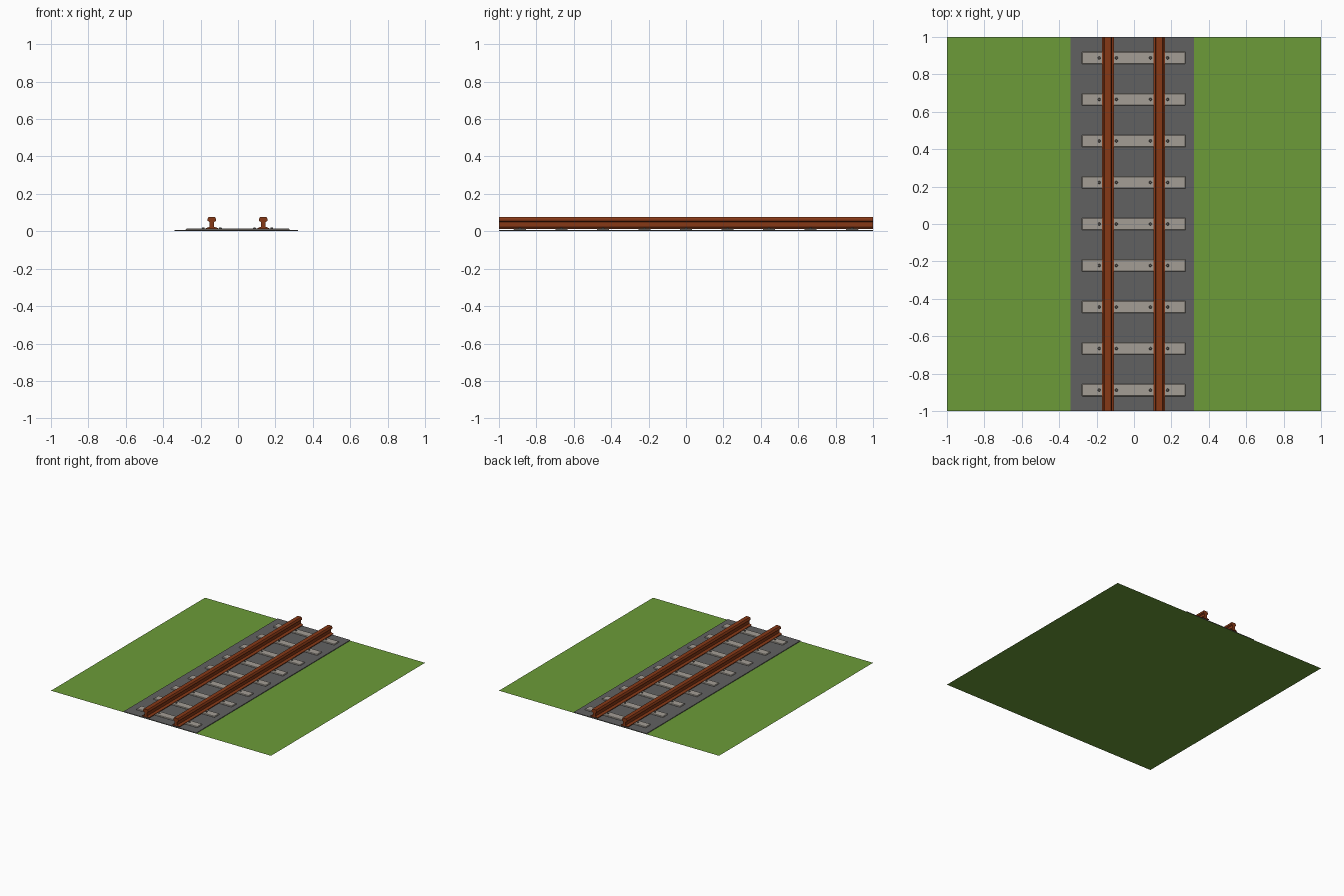
import bpy, bmesh, math
from mathutils import Matrix

if "Cube" in bpy.data.objects:
    bpy.data.objects.remove(bpy.data.objects["Cube"])


def material(name, rgb):
    m = bpy.data.materials.new(name)
    m.diffuse_color = (*rgb, 1)
    m.use_nodes = True
    m.node_tree.nodes["Principled BSDF"].inputs["Base Color"].default_value = m.diffuse_color
    return m


GRASS = material("grass", (0.15, 0.33, 0.04))
GRAVEL = material("gravel", (0.12, 0.12, 0.12))
CONCRETE = material("concrete", (0.37, 0.34, 0.30))
RUST = material("rust", (0.24, 0.04, 0.008))
IRON = material("iron", (0.13, 0.12, 0.11))


def finish(name, bm, mat):
    mesh = bpy.data.meshes.new(name)
    bm.to_mesh(mesh)
    bm.free()
    mesh.materials.append(mat)
    obj = bpy.data.objects.new(name, mesh)
    bpy.context.collection.objects.link(obj)
    return obj


def box(name, x0, x1, y0, y1, z0, z1, mat):
    bm = bmesh.new()
    size = Matrix.Diagonal((x1 - x0, y1 - y0, z1 - z0, 1))
    centre = Matrix.Translation(((x0 + x1) / 2, (y0 + y1) / 2, (z0 + z1) / 2))
    bmesh.ops.create_cube(bm, size=1, matrix=centre @ size)
    return finish(name, bm, mat)


# Flat grass and the thin gravel bed
bm = bmesh.new()
bmesh.ops.create_grid(bm, x_segments=1, y_segments=1, size=1)
finish("grass_ground", bm, GRASS)
box("gravel_bed", -0.34, 0.32, -1, 1, 0.0005, 0.006, GRAVEL)

# Concrete sleepers with chamfered tops, and four bolts on each
for i in range(9):
    y = (i - 4) * 0.222
    sleeper = box(f"sleeper_{i}", -0.28, 0.276, y - 0.033, y + 0.033, 0.003, 0.014, CONCRETE)
    bevel = sleeper.modifiers.new("chamfer", 'BEVEL')
    bevel.width = 0.004
    bevel.segments = 1
    bm = bmesh.new()
    for x in (-0.186, -0.094, 0.088, 0.180):
        bmesh.ops.create_cone(bm, cap_ends=True, segments=8, radius1=0.009,
                              radius2=0.006, depth=0.008,
                              matrix=Matrix.Translation((x, y, 0.016)))
    finish(f"sleeper_bolts_{i}", bm, IRON)

# Rails: half profile (foot, web, head) mirrored and extruded along y
HALF = [(0.032, 0.012), (0.032, 0.017), (0.012, 0.024), (0.012, 0.050),
        (0.023, 0.056), (0.023, 0.066), (0.017, 0.077)]
PROFILE = HALF + [(-x, z) for x, z in reversed(HALF)]
for name, cx in (("left_rail", -0.14), ("right_rail", 0.135)):
    bm = bmesh.new()
    face = bm.faces.new([bm.verts.new((cx + x, -1, z)) for x, z in PROFILE])
    ext = bmesh.ops.extrude_face_region(bm, geom=[face], use_keep_orig=True)
    verts = [v for v in ext["geom"] if isinstance(v, bmesh.types.BMVert)]
    bmesh.ops.translate(bm, verts=verts, vec=(0, 2, 0))
    bmesh.ops.recalc_face_normals(bm, faces=bm.faces)
    finish(name, bm, RUST)
